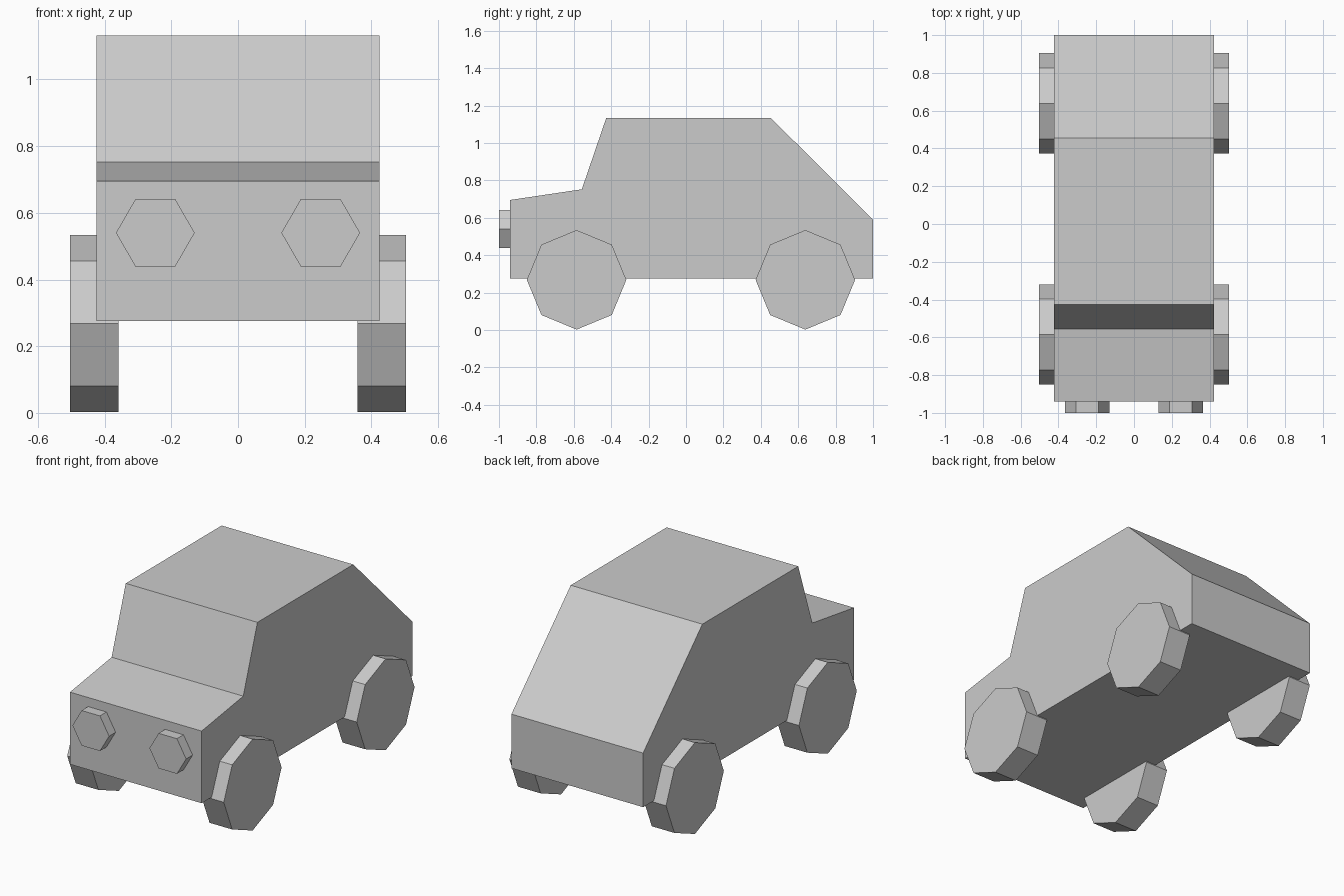
import bpy
import bmesh
import math
from mathutils import Matrix

cube = bpy.data.objects.get("Cube")
if cube:
    bpy.data.objects.remove(cube, do_unlink=True)

# Single plain grey for the whole car
grey = bpy.data.materials.new("plain_grey")
grey.use_nodes = True
grey.diffuse_color = (0.6, 0.6, 0.6, 1)
grey.node_tree.nodes["Principled BSDF"].inputs["Base Color"].default_value = (0.6, 0.6, 0.6, 1)


def add_object(name, bm):
    bmesh.ops.recalc_face_normals(bm, faces=bm.faces[:])
    mesh = bpy.data.meshes.new(name)
    bm.to_mesh(mesh)
    bm.free()
    mesh.materials.append(grey)
    obj = bpy.data.objects.new(name, mesh)
    bpy.context.collection.objects.link(obj)
    return obj


def add_prism(name, sides, radius, depth, rotation, location):
    bm = bmesh.new()
    bmesh.ops.create_cone(bm, cap_ends=True, segments=sides, radius1=radius,
                          radius2=radius, depth=depth, matrix=rotation)
    obj = add_object(name, bm)
    obj.location = location
    return obj


# Body: side profile (y, z) extruded across the width
half_width = 0.424
profile = [(-0.94, 0.275), (-0.94, 0.695), (-0.557, 0.752), (-0.427, 1.132),
           (0.455, 1.132), (1.0, 0.59), (1.0, 0.275)]
bm = bmesh.new()
side = bm.faces.new([bm.verts.new((-half_width, y, z)) for y, z in profile])
extruded = bmesh.ops.extrude_face_region(bm, geom=[side], use_keep_orig=True)
bmesh.ops.translate(bm, vec=(2 * half_width, 0, 0),
                    verts=[v for v in extruded["geom"] if isinstance(v, bmesh.types.BMVert)])
add_object("body", bm)

# Octagonal wheels and hexagonal headlights on both sides
along_x = Matrix.Rotation(math.pi / 2, 4, "Y")
along_y = Matrix.Rotation(math.pi / 2, 4, "X") @ Matrix.Rotation(math.pi / 2, 4, "Z")
for label, sign in (("left", 1), ("right", -1)):
    for end, y in (("front", -0.585), ("back", 0.638)):
        add_prism(f"{end}_{label}_wheel", 8, 0.266, 0.146, along_x,
                  (sign * 0.431, y, 0.268))
    add_prism(f"{label}_headlight", 6, 0.118, 0.08, along_y,
              (sign * 0.248, -0.96, 0.54))
